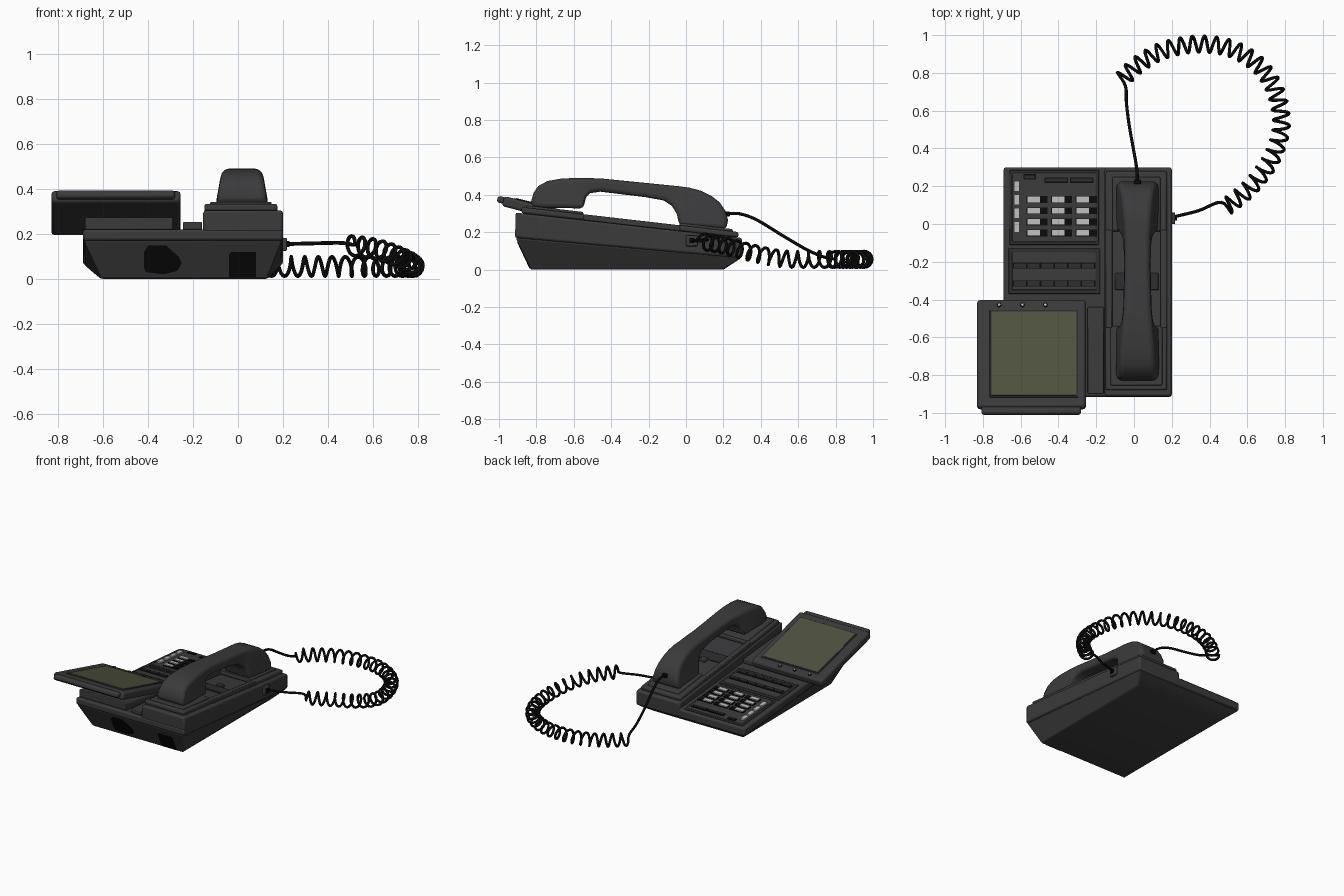
import bpy, bmesh, math
from mathutils import Vector, Matrix

if "Cube" in bpy.data.objects:
    bpy.data.objects.remove(bpy.data.objects["Cube"])


def mat(name, c):
    m = bpy.data.materials.new(name)
    m.diffuse_color = (*c, 1)
    m.use_nodes = True
    m.node_tree.nodes["Principled BSDF"].inputs["Base Color"].default_value = m.diffuse_color
    return m


BODY = mat("charcoal plastic", (0.043, 0.043, 0.045))
DARK = mat("dark plastic", (0.026, 0.026, 0.028))
BLACK = mat("black rubber", (0.003, 0.003, 0.003))
LIGHT = mat("pale grey key", (0.5, 0.5, 0.5))
SCREEN = mat("olive screen", (0.078, 0.084, 0.05))


def finish(name, bm, m, bevel=0.0, seg=2):
    bmesh.ops.recalc_face_normals(bm, faces=bm.faces)
    me = bpy.data.meshes.new(name)
    bm.to_mesh(me)
    bm.free()
    me.materials.append(m)
    ob = bpy.data.objects.new(name, me)
    bpy.context.collection.objects.link(ob)
    bpy.ops.object.select_all(action='DESELECT')
    ob.select_set(True)
    bpy.context.view_layer.objects.active = ob
    if bevel:
        b = ob.modifiers.new("bevel", 'BEVEL')
        b.width, b.segments, b.limit_method = bevel, seg, 'ANGLE'
        b.angle_limit = math.radians(40)
    bpy.ops.object.shade_smooth_by_angle(angle=math.radians(40))
    return ob


def loft(name, rings, m, bevel=0.0, seg=2):
    """Skin a list of closed rings and cap both ends."""
    bm = bmesh.new()
    rs = [[bm.verts.new(p) for p in r] for r in rings]
    n = len(rs[0])
    for a, b in zip(rs, rs[1:]):
        for i in range(n):
            bm.faces.new((a[i], a[(i + 1) % n], b[(i + 1) % n], b[i]))
    bm.faces.new(rs[0])
    bm.faces.new(rs[-1])
    return finish(name, bm, m, bevel, seg)


def rect(x0, x1, y0, y1, z):
    return [(x, y, z(y)) for x, y in ((x0, y0), (x1, y0), (x1, y1), (x0, y1))]


def slab(name, x0, x1, y0, y1, zb, zt, m, bevel=0.0, seg=2):
    """Block whose bottom and top follow height functions of y."""
    return loft(name, [rect(x0, x1, y0, y1, zb), rect(x0, x1, y0, y1, zt)], m, bevel, seg)


def up(f, d):
    return lambda y: f(y) + d


def rim(y): return 0.17 - 0.09 * (y + 0.91)
def deck(y): return 0.22 - 0.08 * (y + 0.91)
def shelf(y): return 0.305 - 0.112 * (y + 0.91)
def rest(y): return 0.338 - 0.115 * (y + 0.91)


# base shell: tapered underside, then the upper band
loft("base_underside", [rect(-.61, .13, -.83, .20, lambda y: 0),
                        rect(-.685, .195, -.91, .295, rim)], BODY, .008)
slab("base_deck", -.69, .20, -.915, .30, rim, deck, BODY, .012)
slab("handset_platform", -.155, .20, -.912, .30, up(rim, .01), shelf, BODY, .012)

# cradle: front and back rests joined by side rails
slab("front_rest", -.15, .175, -.88, -.54, shelf, rest, BODY, .01)
slab("back_rest", -.15, .175, -.04, .28, shelf, rest, BODY, .01)
slab("left_rail", -.15, -.115, -.55, -.03, shelf, rest, BODY, .005)
slab("right_rail", .14, .175, -.55, -.03, shelf, rest, BODY, .005)
slab("front_cup", -.125, .15, -.855, -.548, shelf, up(rest, .012), BODY, .008)
slab("back_cup", -.115, .14, -.035, .25, shelf, up(rest, .012), BODY, .008)
slab("hook_plate", -.10, .13, -.35, -.26, shelf, up(shelf, .012), DARK, .004)
slab("hook_plunger", 0, .045, -.26, -.22, shelf, up(shelf, .02), BODY, .004)

# handset: upper and lower outline skinned with varying width
stations = [  # upper y z, lower y z, half width top, half width bottom
    (-.828, .365, -.825, .335, .105, .112), (-.815, .41, -.79, .332, .10, .115),
    (-.79, .447, -.75, .33, .095, .118), (-.74, .474, -.71, .33, .092, .118),
    (-.67, .486, -.64, .33, .088, .118), (-.60, .49, -.55, .325, .082, .115),
    (-.56, .49, -.535, .385, .080, .095), (-.50, .489, -.515, .408, .076, .085),
    (-.44, .486, -.46, .417, .070, .078), (-.22, .464, -.22, .388, .064, .072),
    (-.04, .446, -.12, .37, .066, .076), (.02, .438, -.075, .34, .070, .084),
    (.08, .422, -.05, .30, .074, .10), (.135, .395, -.035, .235, .080, .112),
    (.18, .36, .05, .23, .086, .115), (.21, .315, .14, .225, .095, .115),
    (.225, .265, .215, .215, .105, .115)]
CX = .018
loft("handset", [[(CX - t, uy, uz), (CX + t, uy, uz), (CX + b, ly, lz), (CX - b, ly, lz)]
                 for uy, uz, ly, lz, t, b in stations], BODY, .022, 3)

# keypad panel with its keys
slab("keypad_panel", -.66, -.185, -.11, .285, deck, up(deck, .008), DARK, .006)
slab("keypad_inset", -.645, -.2, -.095, .27, deck, up(deck, .011), BODY, .004)
for c, x in enumerate((-.565, -.435, -.305)):
    for r in range(4):
        y = .13 - .059 * r
        slab(f"key_{c}_{r}", x, x + .068, y - .015, y + .015, deck, up(deck, .024), LIGHT)
        slab(f"key_base_{c}_{r}", x - .004, x + .108, y - .019, y + .017, deck, up(deck, .018), BLACK)
for r in range(4):
    y = .20 - .072 * r
    slab(f"side_key_{r}", -.635, -.605, y - .028, y + .028, deck, up(deck, .022), LIGHT)
for n, (x0, x1, y) in enumerate(((-.585, -.52, .25), (-.475, -.35, .232), (-.34, -.215, .232))):
    slab(f"indicator_rim_{n}", x0, x1, y - .014, y + .014, deck, up(deck, .016), BLACK)
    slab(f"indicator_{n}", x0 + .006, x1 - .006, y - .008, y + .008, deck, up(deck, .02), DARK)

# function key panel
slab("function_panel", -.665, -.18, -.37, -.13, deck, up(deck, .008), DARK, .006)
slab("function_inset", -.645, -.2, -.35, -.15, deck, up(deck, .012), BODY, .004)
for r, y in enumerate((-.22, -.315)):
    slab(f"function_groove_{r}", -.64, -.205, y - .016, y + .016, deck, up(deck, .015), BLACK)
    for c in range(6):
        x = -.635 + .072 * c
        slab(f"function_key_{c}_{r}", x, x + .064, y - .012, y + .012, deck, up(deck, .022), DARK)

# index cover and display mount at the front of the deck
slab("index_cover", -.245, -.16, -.90, -.44, deck, up(deck, .035), BODY, .006)
slab("display_mount", -.68, -.29, -.89, -.45, deck, lambda y: .275 - .17 * (y + .89), BODY, .006)

# tilted display, built flat then rotated
TILT = Matrix.Translation((-.5425, -.685, .319)) @ Matrix.Rotation(math.radians(-14.6), 4, 'X')


def tilted(name, x0, x1, y0, y1, z0, z1, m, bevel=0.0):
    ob = slab(name, x0, x1, y0, y1, lambda y: z0, lambda y: z1, m, bevel)
    ob.matrix_world = TILT


tilted("display_case", -.2875, .2875, -.295, .295, -.055, 0, BODY, .014)
tilted("display_lip", -.265, .262, -.328, -.28, -.042, -.006, BODY, .012)
tilted("screen_frame", -.222, .247, -.24, .238, -.01, .003, DARK, .002)
tilted("screen", -.212, .237, -.23, .228, -.01, .006, SCREEN)
for n, x in enumerate((-.172, -.048, .073)):
    for part, rad, h, m in (("rim", .013, .004, BLACK), ("lamp", .007, .007, LIGHT)):
        ring = [(x + rad * math.cos(a * math.pi / 6), .265 + rad * math.sin(a * math.pi / 6)) for a in range(12)]
        loft(f"display_{part}_{n}", [[(*p, -.005) for p in ring], [(*p, h) for p in ring]],
             m).matrix_world = TILT

# black openings on the sloping front wall
def front_plate(name, pts):
    loft(name, [[(x, -.83 - .471 * z - d, z) for x, z in pts] for d in (-.004, .004)], BLACK)


front_plate("round_opening", [(-.41, .03), (-.33, .02), (-.27, .035), (-.25, .07), (-.265, .10),
                              (-.32, .148), (-.40, .148), (-.418, .12), (-.418, .05)])
front_plate("square_opening", [(-.04, .006), (.08, .006), (.08, .12), (-.03, .12), (-.04, .11)])

# cord sockets
slab("base_socket", .19, .218, 0, .062, lambda y: .125, lambda y: .182, BODY, .005)
slab("socket_plug", .20, .228, .018, .044, lambda y: .142, lambda y: .168, BLACK)
slab("handset_plug", 0, .036, .19, .235, lambda y: .285, lambda y: .31, BLACK, .004)


def spline(pts, n):
    """Catmull-Rom samples, evenly spaced along the length."""
    p = [Vector(q) for q in pts]
    p = [2 * p[0] - p[1]] + p + [2 * p[-1] - p[-2]]
    fine = []
    for a, b, c, d in zip(p, p[1:], p[2:], p[3:]):
        for i in range(40):
            t = i / 40
            fine.append(.5 * (2 * b + (c - a) * t + (2 * a - 5 * b + 4 * c - d) * t * t
                              + (3 * b - a - 3 * c + d) * t ** 3))
    fine.append(p[-2])
    dist = [0]
    for a, b in zip(fine, fine[1:]):
        dist.append(dist[-1] + (b - a).length)
    out, j = [], 0
    for i in range(n + 1):
        s = dist[-1] * i / n
        while j < len(fine) - 2 and dist[j + 1] < s:
            j += 1
        out.append(fine[j].lerp(fine[j + 1], (s - dist[j]) / (dist[j + 1] - dist[j])))
    return out


# coiled cord: straight lead, helix along an arc, straight lead
TURNS, STEP, R = 28, 16, .043
core = spline([(.49, .09, .15), (.62, .20, .13), (.73, .35, .09), (.78, .52, .058), (.75, .70, .055),
               (.66, .84, .055), (.51, .93, .055), (.33, .952, .055), (.16, .92, .055),
               (.03, .85, .055), (-.06, .77, .055)], TURNS * STEP)
coil = []
for i, c in enumerate(core):
    t = (core[min(i + 1, len(core) - 1)] - core[max(i - 1, 0)]).normalized()
    side = t.cross(Vector((0, 0, 1))).normalized()
    a = 2 * math.pi * i / STEP
    coil.append(c + R * (math.cos(a) * side + math.sin(a) * side.cross(t)))
lead_in = spline([(.22, .04, .155), (.34, .07, .158), (.46, .115, .16), coil[0]], 16)
lead_out = spline([coil[-1], (-.045, .73, .07), (-.04, .64, .11), (-.025, .52, .18),
                   (.0, .38, .265), (.015, .29, .298), (.018, .22, .30)], 30)
path = lead_in[:-1] + coil + lead_out[1:]
cu = bpy.data.curves.new("coiled_cord", 'CURVE')
cu.dimensions, cu.bevel_depth, cu.bevel_resolution, cu.use_fill_caps = '3D', .0085, 2, True
sp = cu.splines.new('POLY')
sp.points.add(len(path) - 1)
for pt, q in zip(sp.points, path):
    pt.co = (*q, 1)
sp.use_smooth = True
cu.materials.append(BLACK)
bpy.context.collection.objects.link(bpy.data.objects.new("coiled_cord", cu))
